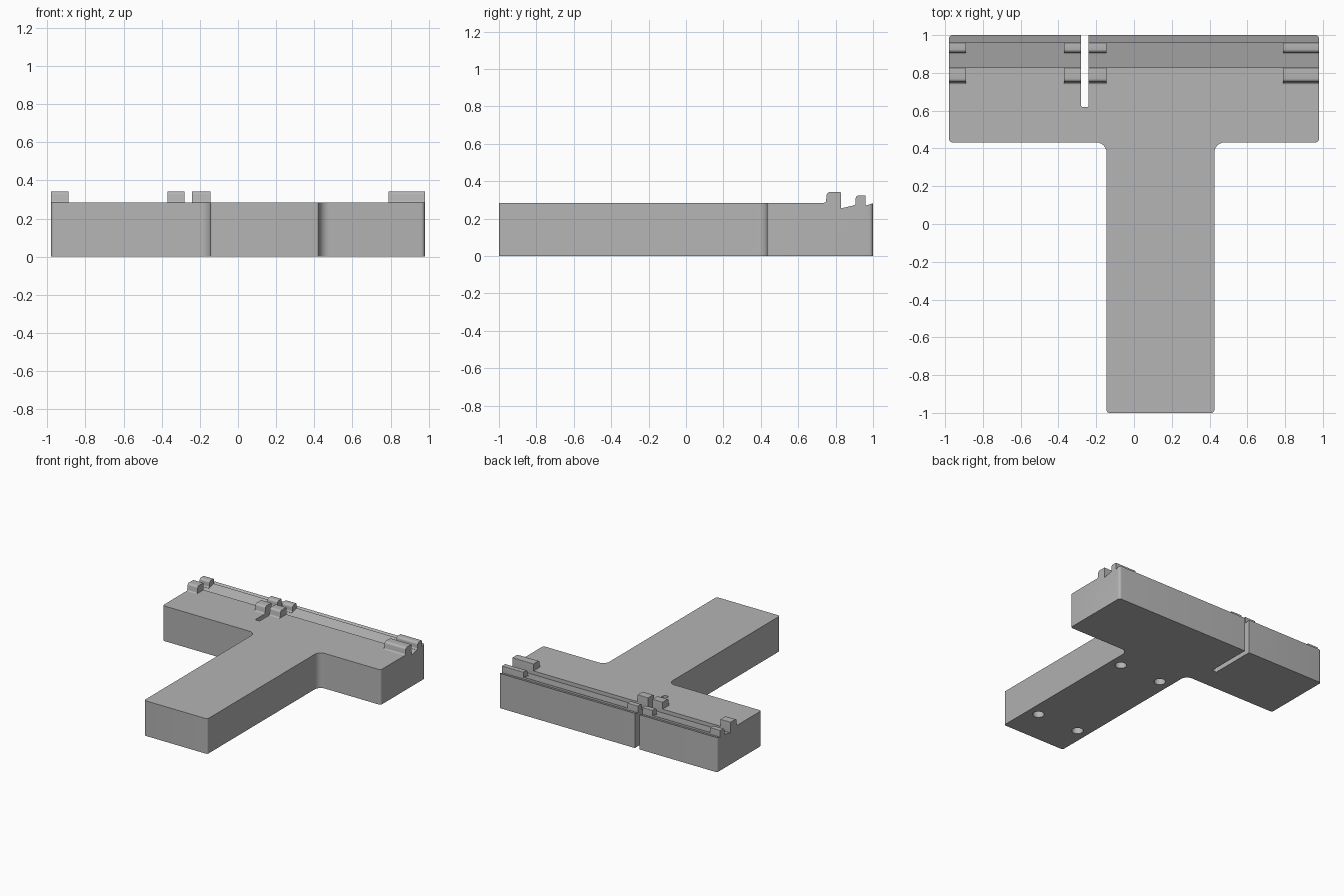
import bpy, bmesh, math
from mathutils import Vector

cube = bpy.data.objects.get("Cube")
if cube:
    bpy.data.objects.remove(cube, do_unlink=True)

grey = bpy.data.materials.new("plain_grey")
grey.use_nodes = True
colour = (0.46, 0.46, 0.46, 1)
grey.diffuse_color = colour
grey.node_tree.nodes["Principled BSDF"].inputs["Base Color"].default_value = colour


def rounded(corners, steps=6):
    """Replace each corner (a, b, radius) of an outline by an arc."""
    result = []
    for i, (a, b, r) in enumerate(corners):
        p = Vector((a, b))
        if r == 0:
            result.append(p)
            continue
        u = (Vector(corners[i - 1][:2]) - p).normalized()
        v = (Vector(corners[(i + 1) % len(corners)][:2]) - p).normalized()
        half = u.angle(v) / 2
        centre = p + (u + v).normalized() * r / math.sin(half)
        start = p + u * r / math.tan(half) - centre
        end = p + v * r / math.tan(half) - centre
        sweep = start.angle_signed(end)
        for k in range(steps + 1):
            t = -sweep * k / steps
            c, s = math.cos(t), math.sin(t)
            result.append(centre + Vector((start.x * c - start.y * s,
                                           start.x * s + start.y * c)))
    return result


def prism(name, corners, low, high, along_x=False):
    """Extrude an outline along z, or a y-z profile along x."""
    bm = bmesh.new()
    place = (lambda p: (low, p.x, p.y)) if along_x else (lambda p: (p.x, p.y, low))
    face = bm.faces.new([bm.verts.new(place(p)) for p in rounded(corners)])
    ext = bmesh.ops.extrude_face_region(bm, geom=[face])
    d = high - low
    bmesh.ops.translate(bm, vec=(d, 0, 0) if along_x else (0, 0, d),
                        verts=[v for v in ext["geom"] if isinstance(v, bmesh.types.BMVert)])
    bmesh.ops.recalc_face_normals(bm, faces=bm.faces)
    mesh = bpy.data.meshes.new(name)
    bm.to_mesh(mesh)
    bm.free()
    mesh.materials.append(grey)
    ob = bpy.data.objects.new(name, mesh)
    bpy.context.collection.objects.link(ob)
    return ob


def activate(ob):
    bpy.ops.object.select_all(action="DESELECT")
    ob.select_set(True)
    bpy.context.view_layer.objects.active = ob


def cut(target, cutter):
    activate(target)
    mod = target.modifiers.new("cut", "BOOLEAN")
    mod.operation, mod.solver, mod.object = "DIFFERENCE", "EXACT", cutter
    bpy.ops.object.modifier_apply(modifier=mod.name)
    bpy.data.objects.remove(cutter, do_unlink=True)


TOP = 0.285
END = 0.98
STEM_L, STEM_R = 0.425, -0.145
BAR = 0.432

# T-shaped body with rounded corners
body = prism("t_body", [
    (STEM_R, -1, 0.015), (STEM_L, -1, 0.015), (STEM_L, BAR, 0.055),
    (END, BAR, 0.02), (END, 1, 0.02), (-END, 1, 0.02),
    (-END, BAR, 0.02), (STEM_R, BAR, 0.055)], 0, TOP)

# Sloped groove and stepped rear ledge along the bar
cut(body, prism("groove_cutter", [
    (0.828, 0.255, 0), (0.96, TOP, 0), (0.96, 0.4, 0), (0.828, 0.4, 0)],
    -1.1, 1.1, True))
cut(body, prism("ledge_cutter", [
    (0.96, 0.27, 0), (1.02, 0.288, 0), (1.02, 0.4, 0), (0.96, 0.4, 0)],
    -1.1, 1.1, True))

# Through slot in the bar
cut(body, prism("slot_cutter", [
    (-0.28, 0.62, 0.008), (-0.24, 0.62, 0.008), (-0.24, 1.1, 0), (-0.28, 1.1, 0)],
    -0.1, 0.5))

# Blind holes under the stem
for x in (0.33, -0.05):
    for y in (-0.715, 0.24):
        bpy.ops.mesh.primitive_cylinder_add(vertices=32, radius=0.043, depth=0.24,
                                            location=(x, y, 0))
        cut(body, bpy.context.object)

# Paired clamping lugs: tall front lug and low rear tooth
parts = [body]
spans = {"right_end": (-END, -0.89), "slot_right": (-0.37, -0.28),
         "slot_left": (-0.24, -0.145), "left_end": (0.79, END)}
for name, (low, high) in spans.items():
    parts.append(prism(name + "_front_lug", [
        (0.735, 0.27, 0), (0.735, TOP, 0), (0.748, TOP, 0.011), (0.753, 0.342, 0.018),
        (0.828, 0.342, 0.004), (0.828, 0.255, 0)], low, high, True))
    parts.append(prism(name + "_rear_tooth", [
        (0.895, 0.25, 0), (0.895, 0.272, 0), (0.907, 0.275, 0.008), (0.907, 0.325, 0.018),
        (0.96, 0.325, 0.004), (0.96, 0.25, 0)], low, high, True))

for ob in parts:
    activate(ob)
    bpy.ops.object.shade_smooth_by_angle(angle=math.radians(30))
